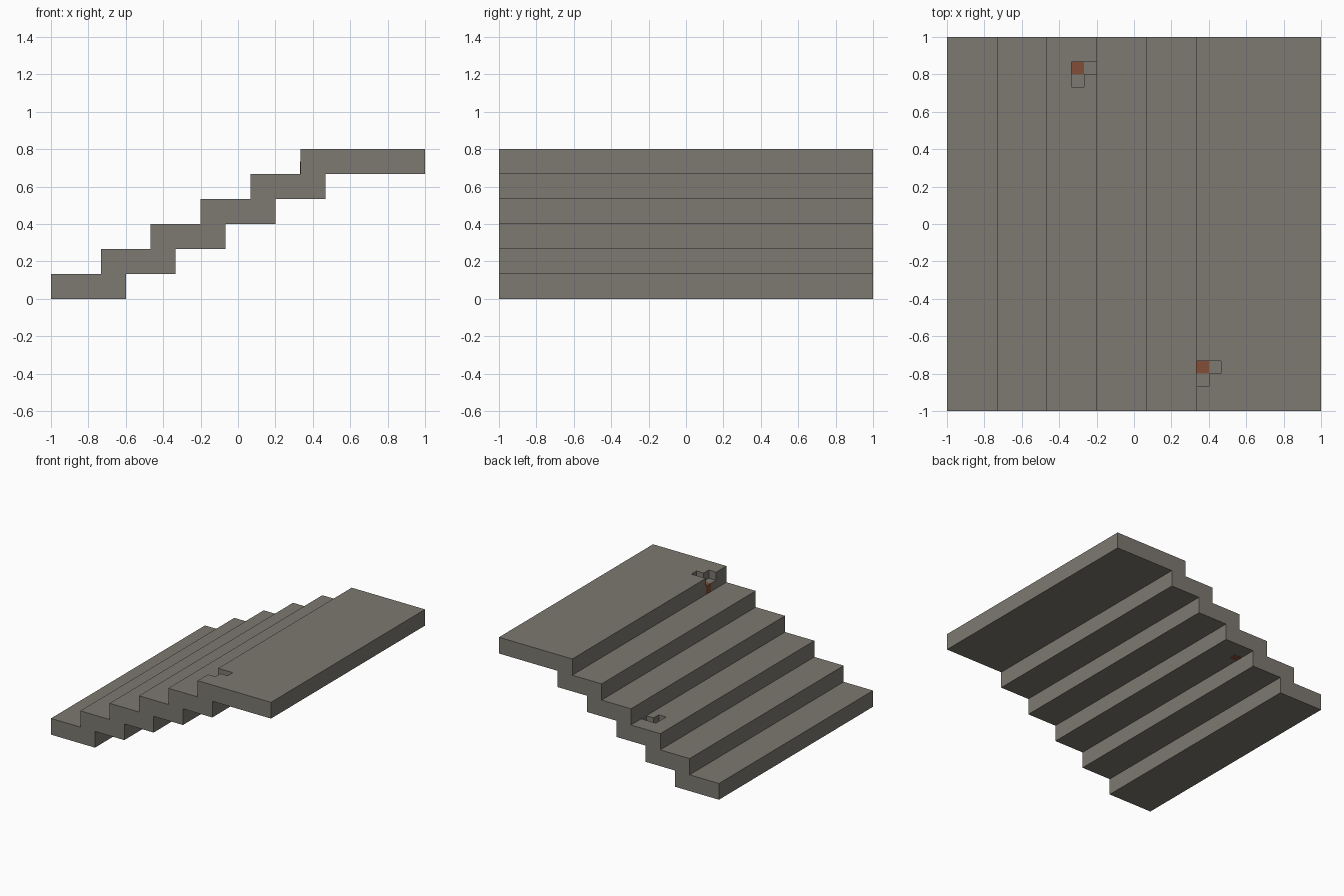
import bpy, bmesh

if "Cube" in bpy.data.objects:
    bpy.data.objects.remove(bpy.data.objects["Cube"], do_unlink=True)

U = 2 / 30       # grid unit
STEPS = 6        # each rises 2 units and advances 4


def material(name, rgb):
    m = bpy.data.materials.new(name)
    m.use_nodes = True
    m.diffuse_color = (*rgb, 1)
    m.node_tree.nodes["Principled BSDF"].inputs["Base Color"].default_value = (*rgb, 1)
    return m


def prism(name, outline, offset, mat):
    """Extrude a closed outline of 3D points along the offset."""
    bm = bmesh.new()
    face = bm.faces.new([bm.verts.new(p) for p in outline])
    ext = bmesh.ops.extrude_face_region(bm, geom=[face])["geom"]
    bmesh.ops.translate(bm, vec=offset, verts=[v for v in ext if isinstance(v, bmesh.types.BMVert)])
    bmesh.ops.recalc_face_normals(bm, faces=bm.faces)
    mesh = bpy.data.meshes.new(name)
    bm.to_mesh(mesh)
    bm.free()
    mesh.materials.append(mat)
    ob = bpy.data.objects.new(name, mesh)
    bpy.context.collection.objects.link(ob)
    return ob


concrete = material("weathered concrete", (0.205, 0.191, 0.165))
rust = material("rusty iron", (0.223, 0.076, 0.040))

# Staircase slab: zigzag treads on top, zigzag soffit below
top, under = [], []
for i in range(STEPS):
    x, z = -1 + 4 * U * i, 2 * U * i
    end = 1 if i == STEPS - 1 else x + 6 * U
    top += [(x, -1, z), (x, -1, z + 2 * U)]
    under += [(end, -1, z), (end, -1, z + 2 * U)]
top = [top[0]] + top[1:]
stairs = prism("staircase", top + under[::-1], (0, 2, 0), concrete)


# L-shaped chips one unit deep, each exposing a rusty block in its corner
def chip(name, x, y, z, open_side):
    a = x - (0.05 if open_side else 0)
    b, c = x + U, x + 2 * U - 0.001
    pts = [(a, y - U), (b, y - U), (b, y), (c, y), (c, y + U), (a, y + U)]
    cutter = prism(name + "_cutter", [(px, py, z - U) for px, py in pts], (0, 0, U + 0.03), concrete)
    cutter.hide_render = True
    mod = stairs.modifiers.new(name, "BOOLEAN")
    mod.operation, mod.solver, mod.object = "DIFFERENCE", "EXACT", cutter
    bpy.context.view_layer.objects.active = stairs
    bpy.ops.object.modifier_apply(modifier=name)
    bpy.data.objects.remove(cutter, do_unlink=True)
    e = 0.001
    square = [(x - e, y, z - 2 * U - e), (b, y, z - 2 * U - e),
              (b, y + U, z - 2 * U - e), (x - e, y + U, z - 2 * U - e)]
    prism(name + "_rusty_block", square, (0, 0, U + 2 * e), rust)


chip("upper_chip", 5 * U, -12 * U, 12 * U, True)
chip("lower_chip", -5 * U, 12 * U, 6 * U, False)
